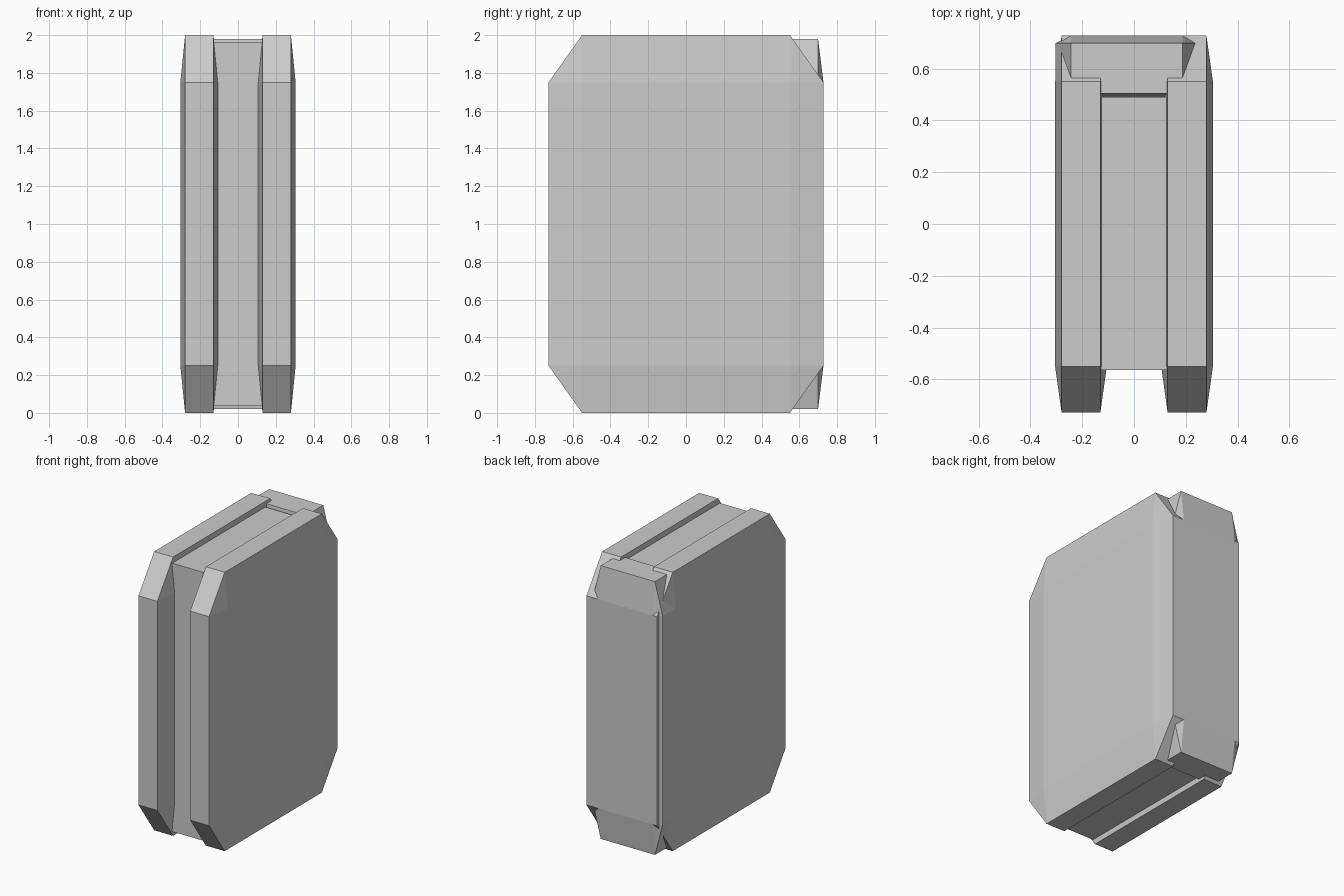
import bpy
import bmesh
from mathutils import Matrix, Vector
from math import pi

cube = bpy.data.objects.get("Cube")
if cube:
    bpy.data.objects.remove(cube, do_unlink=True)

# One grey for every part
grey = bpy.data.materials.new("light_grey")
grey.use_nodes = True
colour = (0.604, 0.604, 0.604, 1)
grey.diffuse_color = colour
grey.node_tree.nodes["Principled BSDF"].inputs["Base Color"].default_value = colour


def finish(name, bm, turn, centre):
    """Turn and place a mesh and make it an object."""
    bm.transform(Matrix.Translation(centre) @ Matrix.Rotation(turn, 4, "Z"))
    bmesh.ops.recalc_face_normals(bm, faces=bm.faces)
    mesh = bpy.data.meshes.new(name)
    bm.to_mesh(mesh)
    bm.free()
    mesh.materials.append(grey)
    obj = bpy.data.objects.new(name, mesh)
    bpy.context.collection.objects.link(obj)
    return obj


def plate(name, centre, outer, inner, thick, rim, turn=0.0):
    """Eight-sided plate, thick along x, with a raised rectangle on both faces.
    outer and inner are the half sizes (width, height) of rim and rectangle."""
    bm = bmesh.new()
    for sx in (-1, 1):
        for sy in (-1, 1):
            for sz in (-1, 1):
                for x, y, z in ((rim, outer[0], inner[1]),
                                (rim, inner[0], outer[1]),
                                (thick, inner[0], inner[1])):
                    bm.verts.new((sx * x, sy * y, sz * z))
    bmesh.ops.convex_hull(bm, input=bm.verts)
    bmesh.ops.dissolve_limit(bm, angle_limit=0.01, verts=bm.verts, edges=bm.edges)
    return finish(name, bm, turn, Vector(centre))


# Side plates
for side, name in ((1, "left_plate"), (-1, "right_plate")):
    plate(name, (side * 0.205, 0, 1), (0.728, 1.0), (0.55, 0.75), 0.1, 0.075)

# Spine plate across the back, set slightly to one side
plate("back_plate", (-0.028, 0.602, 1), (0.275, 0.98), (0.215, 0.75),
      0.126, 0.097, turn=pi / 2)

# Core slab between the side plates
bm = bmesh.new()
bmesh.ops.create_cube(bm, size=1)
bmesh.ops.scale(bm, vec=(0.3, 1.055, 1.925), verts=bm.verts)
finish("core_slab", bm, 0, Vector((0, -0.0375, 1)))
